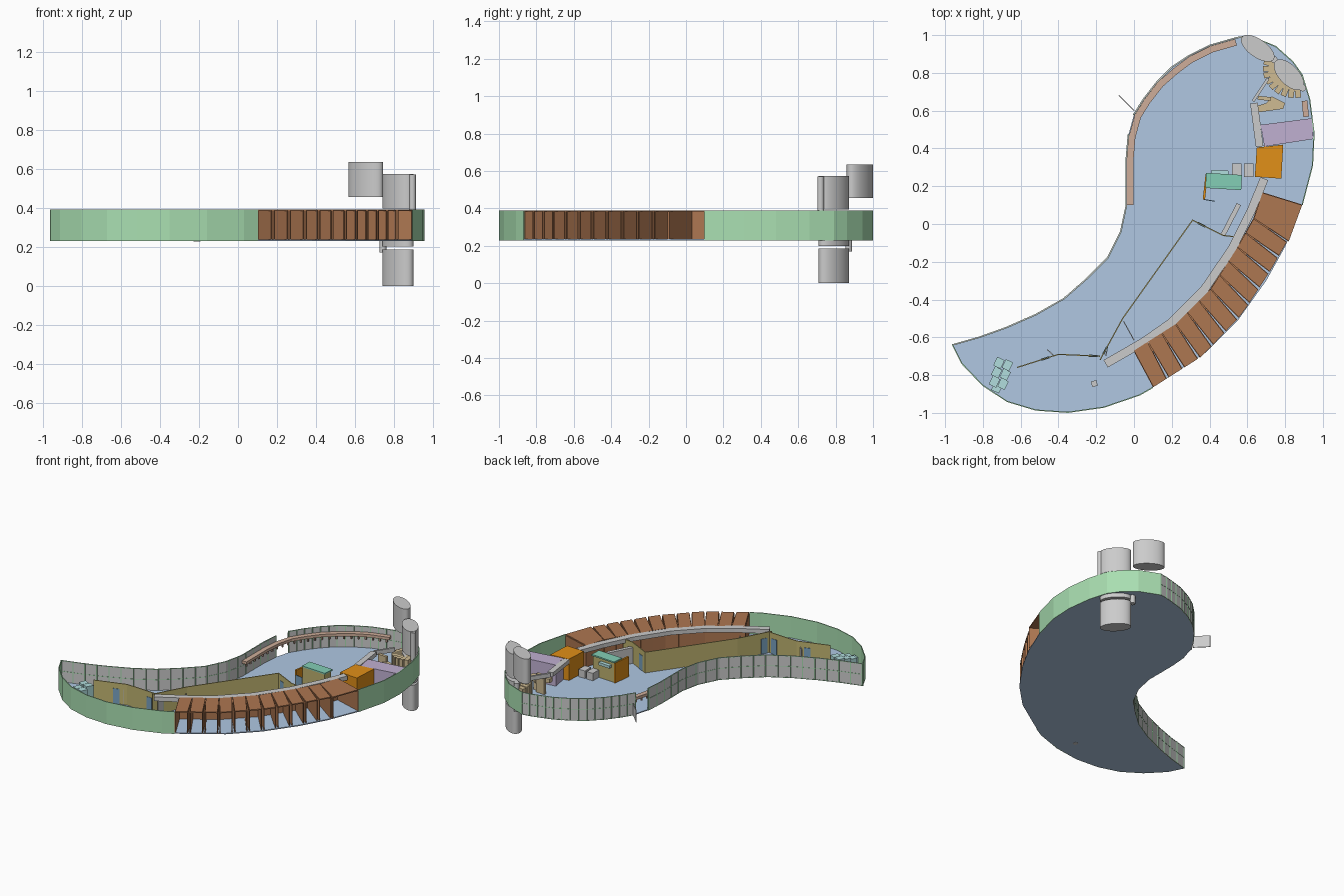
import bpy, bmesh, math
from mathutils import Vector

if "Cube" in bpy.data.objects:
    bpy.data.objects.remove(bpy.data.objects["Cube"])

def mat(name, r, g, b):
    m = bpy.data.materials.new(name)
    m.diffuse_color = tuple((c / 255) ** 2.2 for c in (r, g, b)) + (1,)
    m.use_nodes = True
    m.node_tree.nodes["Principled BSDF"].inputs["Base Color"].default_value = m.diffuse_color
    return m

BLUE, GREEN = mat("floor_blue", 174, 198, 226), mat("green", 168, 222, 176)
BROWN, KHAKI = mat("brown", 172, 118, 82), mat("khaki", 190, 178, 112)
ORANGE, LILAC = mat("orange", 224, 142, 30), mat("lilac", 190, 174, 208)
TEAL, AQUA = mat("teal", 130, 205, 180), mat("aqua", 175, 220, 220)
TAN, PINK = mat("tan", 205, 185, 145), mat("pink_tan", 205, 172, 152)
WHITE, DOOR = mat("white", 245, 245, 245), mat("door_blue", 120, 160, 190)
F, T = 0.236, 0.39      # floor surface and top of walls

def finish(name, bm, m=None):
    bmesh.ops.recalc_face_normals(bm, faces=bm.faces)
    me = bpy.data.meshes.new(name)
    bm.to_mesh(me)
    bm.free()
    ob = bpy.data.objects.new(name, me)
    bpy.context.collection.objects.link(ob)
    if m:
        me.materials.append(m)
    return ob

def add_prism(bm, pts, z0, z1):
    lo = [bm.verts.new((x, y, z0)) for x, y in pts]
    hi = [bm.verts.new((x, y, z1)) for x, y in pts]
    n = len(pts)
    bm.faces.new(lo[::-1])
    bm.faces.new(hi)
    for i in range(n):
        bm.faces.new((lo[i], lo[(i + 1) % n], hi[(i + 1) % n], hi[i]))

def ribbon_outline(path, w):
    # offset the path to both sides with mitred corners
    p = [Vector(q) for q in path]
    left, right = [], []
    for i, q in enumerate(p):
        d0 = (q - p[i - 1]).normalized() if i else (p[1] - q).normalized()
        d1 = (p[i + 1] - q).normalized() if i < len(p) - 1 else d0
        t = (d0 + d1).normalized()
        n = Vector((-t.y, t.x)) * (w / 2 / max(0.4, t.dot(d0)))
        left.append(q + n)
        right.append(q - n)
    return left, right

def add_ribbon(bm, path, w, z0, z1):
    l, r = ribbon_outline(path, w)
    rings = [[bm.verts.new((q.x, q.y, z)) for q, z in ((a, z0), (b, z0), (b, z1), (a, z1))]
             for a, b in zip(l, r)]
    for a, b in zip(rings, rings[1:]):
        for k in range(4):
            bm.faces.new((a[k], a[(k + 1) % 4], b[(k + 1) % 4], b[k]))
    bm.faces.new(rings[0])
    bm.faces.new(rings[-1][::-1])

def prism(name, pts, z0, z1, m=None):
    bm = bmesh.new()
    add_prism(bm, pts, z0, z1)
    return finish(name, bm, m)

def ribbon(name, path, w, z0, z1, m=None):
    bm = bmesh.new()
    add_ribbon(bm, path, w, z0, z1)
    return finish(name, bm, m)

def box(name, x, y, sx, sy, ang, z0, z1, m=None):
    d = Vector((math.cos(ang), math.sin(ang))) * sx / 2
    return ribbon(name, [(x - d.x, y - d.y), (x + d.x, y + d.y)], sy, z0, z1, m)

def sample(path, t):
    p = [Vector(q) for q in path]
    ls = [(b - a).length for a, b in zip(p, p[1:])]
    s = t * sum(ls)
    for a, b, l in zip(p, p[1:], ls):
        if s <= l + 1e-6:
            return a.lerp(b, s / l)
        s -= l
    return p[-1]

# comma-shaped floor outline in sections
tail = [(-.96, -.64), (-.91, -.74), (-.80, -.855), (-.67, -.94), (-.52, -.985), (-.35, -.997),
        (-.16, -.97), (.03, -.905), (.10, -.865)]
belly = [(.20, -.80), (.38, -.68), (.55, -.51), (.70, -.30), (.80, -.12)]
head = [(.89, .10), (.945, .31), (.953, .48), (.93, .66), (.89, .79), (.84, .86), (.75, .94), (.61, .997)]
crown = [(.54, .985), (.40, .945), (.29, .89), (.20, .83), (.12, .75), (.05, .66), (.0, .58)]
hook = [(-.03, .47), (-.04, .35), (-.04, .10), (-.07, -.04), (-.14, -.18), (-.25, -.29),
        (-.37, -.395), (-.52, -.48), (-.68, -.55), (-.82, -.60)]
prism("floor", tail + belly + head + crown + hook, .229, F, BLUE)

# outer walls, green on the convex side and grey glazing on the concave side
ribbon("tail_wall", tail, .006, .229, T, GREEN)
ribbon("head_wall", head, .006, .229, T, GREEN)
for nm, path in (("crown", head[-1:] + crown), ("hook", hook + tail[:1])):
    ribbon(nm + "_glazing", path, .005, .229, T)
    bm = bmesh.new()
    for z in (.232, .312, .387):
        add_ribbon(bm, path, .008, z - .002, z + .002)
    for i in range(len(path) * 2 - 1):
        q = sample(path, i / (len(path) * 2 - 2))
        add_ribbon(bm, [(q.x - .004, q.y), (q.x + .004, q.y)], .008, .229, T)
    finish(nm + "_mullions", bm, GREEN)
ribbon("open_entrance_leaf", [(-.08, .68), (0, .60)], .005, .235, .32)

# inner ledge along the concave wall, with brackets
ledge = [(-.02, .10), (-.02, .34), (-.01, .46), (.02, .57), (.07, .65), (.14, .74), (.22, .81),
         (.30, .87), (.41, .925), (.54, .962)]
bm = bmesh.new()
add_ribbon(bm, ledge, .035, .33, .35)
for i in range(24):
    q = sample(ledge, (i + .5) / 24)
    add_ribbon(bm, [(q.x - .005, q.y), (q.x + .005, q.y)], .01, .305, .33)
finish("wall_ledge", bm, PINK)

# row of open-fronted brown cells on the belly
inner = [(.0, -.67), (.22, -.53), (.41, -.34), (.55, -.12), (.635, .03)]
outer = [(.10, -.865), (.36, -.70), (.57, -.48), (.72, -.25), (.815, -.085)]
N = 11
cells = [(sample(inner, i / N), sample(outer, (i + .04) / N),
          sample(outer, (i + .86) / N), sample(inner, (i + .97) / N)) for i in range(N)]
cells.append(tuple(Vector(q) for q in ((.635, .03), (.82, -.09), (.89, .10), (.68, .165))))
for i, (a, b, c, d) in enumerate(cells):
    bm = bmesh.new()
    add_prism(bm, (a, b, c, d), T - .008, T)
    for p, q in ((a, b), (d, c), (a, d)):
        add_ribbon(bm, [p, q], .006, F, T - .008)
    finish(f"cell_{i + 1}", bm, BROWN)

# corridor beam
ribbon("corridor_beam", [(-.15, -.74), (.05, -.625), (.20, -.52), (.37, -.35), (.52, -.13),
                         (.62, .07), (.69, .24)], .045, .36, T)
ribbon("north_beam", [(.665, .41), (.635, .64)], .04, .36, T)
ribbon("diagonal_beam", [(.63, .65), (.71, .77)], .015, .36, T)

# khaki partitions with blue doors
room = [(-.18, -.72), (-.06, -.50), (.31, .02), (.47, -.06), (.55, -.07)]
tail_room = [(-.62, -.76), (-.40, -.69), (-.18, -.70)]
ribbon("room_partition", room, .006, F, .385, KHAKI)
ribbon("tail_partition", tail_room, .006, F, .385, KHAKI)
for i, (path, t) in enumerate(((room, .05), (room, .82), (tail_room, .35), (tail_room, .92))):
    a, b = sample(path, t - .01), sample(path, t + .01)
    e = (b - a).normalized() * .022
    m = (a + b) / 2
    ribbon(f"door_{i + 1}", [m - e, m + e], .012, F, .345, DOOR)
for i, s in enumerate((((-.055, -.515), (.0, -.615)), ((-.46, -.665), (-.42, -.70)),
                       ((-.15, -.70), (-.14, -.655)))):
    ribbon(f"door_leaf_{i + 1}", s, .005, F, .345)
ribbon("window_bench", [(.47, -.06), (.555, .105)], .025, F, .35)

# service block with teal roof and orange front
box("service_block", .475, .22, .18, .07, -.06, F, .38, KHAKI)
box("service_roof", .475, .225, .19, .08, -.06, .38, T, TEAL)
box("roof_hatch", .455, .272, .09, .025, -.06, .34, .36, AQUA)
ribbon("service_front", [(.37, .13), (.385, .265)], .012, F, .38, ORANGE)
ribbon("service_screen", [(.37, .13), (.43, .12)], .005, F, .345, DOOR)
for i, x in enumerate((.543, .607)):
    box(f"white_seat_{i + 1}", x, .285, .05, .07, 0, F, .29, WHITE)
box("white_pedestal", -.21, -.845, .03, .03, .3, .228, .27, WHITE)

# orange and lilac rooms
prism("orange_room", [(.64, .25), (.78, .24), (.79, .42), (.65, .405)], F, T, ORANGE)
prism("lilac_room", [(.69, .41), (.95, .45), (.943, .56), (.67, .525)], F, T - .002, LILAC)

# small aqua booths in the tail
for i in range(3):
    for j in range(2):
        box(f"booth_{i}_{j}", -.715 + i * -.012 + j * .045, -.735 - i * .05 - j * .012, .043, .05,
            -.45, F, .33 - .015 * i, AQUA)
box("booth_end", -.725, -.865, .045, .05, -.45, F, .29, AQUA)

# tan furniture in the head: stepped curved counter, desk and cabinet
for i in range(9):
    a = math.radians(165 + i * 14)
    box(f"counter_step_{i + 1}", .85 + .13 * math.cos(a), .82 + .115 * math.sin(a),
        .075, .03, a, F, .34 + .005 * i, TAN)
prism("desk", [(.65, .59), (.79, .61), (.80, .64), (.73, .675), (.70, .64), (.65, .625)], .30, .33, TAN)
box("desk_base", .73, .625, .07, .04, .2, F, .30, TAN)
box("desk_back", .69, .665, .07, .02, -.1, F, .37, TAN)
box("cabinet", .907, .61, .03, .085, .1, F, .35, PINK)

# elliptical towers and slim shafts
def tower(name, x, y, a, b, ang, z0, z1, n=32):
    bpy.ops.mesh.primitive_cylinder_add(vertices=n, radius=1, depth=1,
        location=(x, y, (z0 + z1) / 2), rotation=(0, 0, ang))
    ob = bpy.context.object
    ob.name = name
    ob.scale = (a, b, z1 - z0)
    bpy.ops.object.transform_apply(location=False, rotation=False, scale=True)
    bpy.ops.object.shade_smooth_by_angle()

tower("tower_high", .655, .93, .103, .048, math.radians(-35), .455, .635)
for i, (z0, z1) in enumerate(((0, .185), (.20, .375), (.395, .572))):
    tower(f"tower_stage_{i + 1}", .82, .79, .102, .052, math.radians(-46), z0, z1)
tower("upper_shaft", .893, .72, .018, .018, 0, .37, .57, 16)
tower("lower_shaft", .742, .87, .018, .018, 0, .17, .375, 16)
